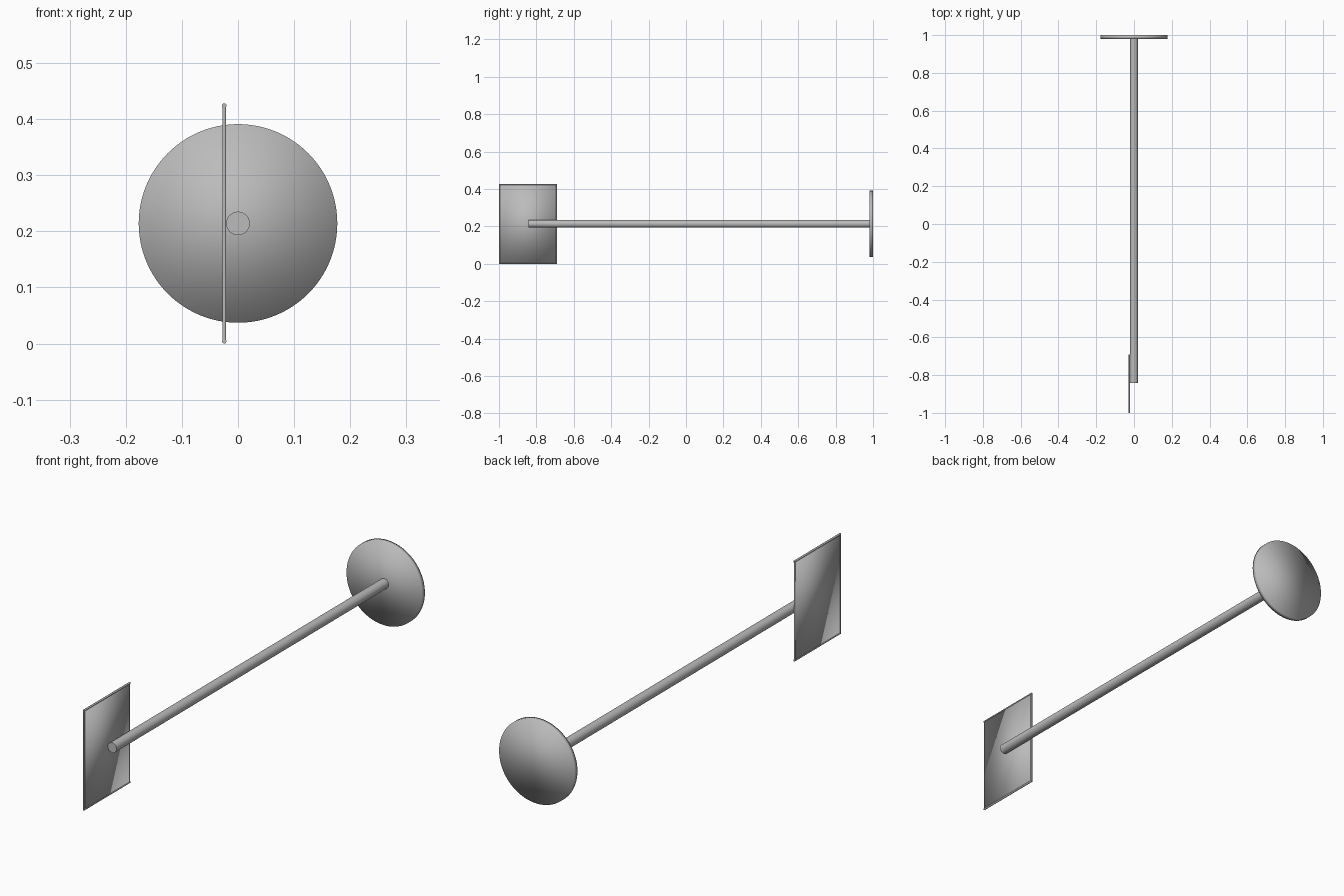
import bpy, math

if "Cube" in bpy.data.objects:
    bpy.data.objects.remove(bpy.data.objects["Cube"])

grey = bpy.data.materials.new("plain grey")
grey.diffuse_color = (0.5, 0.5, 0.5, 1)
grey.use_nodes = True
grey.node_tree.nodes["Principled BSDF"].inputs["Base Color"].default_value = grey.diffuse_color
CZ = 0.214  # height of the shaft axis


def finish(name, angle=None):
    ob = bpy.context.object
    ob.name = name
    ob.data.materials.append(grey)
    if angle is None:
        bpy.ops.object.shade_smooth()
    else:
        bpy.ops.object.shade_smooth_by_angle(angle=math.radians(angle))
    return ob


def rod(name, a, b, r, axis, n=48, angle=40):
    """Cylinder from point a to point b along the y or z axis."""
    mid = [(p + q) / 2 for p, q in zip(a, b)]
    rot = (math.pi / 2, 0, 0) if axis == "y" else (0, 0, 0)
    bpy.ops.mesh.primitive_cylinder_add(vertices=n, radius=r, depth=math.dist(a, b),
                                        location=mid, rotation=rot)
    return finish(name, angle)


# long shaft and round end disc
rod("shaft", (0, -0.843, CZ), (0, 0.985, CZ), 0.021, "y")
rod("end_disc", (0, 0.980, CZ), (0, 1.0, CZ), 0.177, "y", 96, None)

# thin rectangular plate beside the shaft
PX = -0.0245
bpy.ops.mesh.primitive_cube_add(size=1, location=(PX, -0.845, CZ))
bpy.context.object.scale = (0.005, 0.302, 0.420)
bpy.ops.object.transform_apply(location=False, rotation=False, scale=True)
finish("plate")

# rounded rim of the plate
for z, side in ((0.004, "bottom"), (0.424, "top")):
    rod("plate_rim_" + side, (PX, -1.0, z), (PX, -0.69, z), 0.004, "y", 16)
for y, side in ((-0.9965, "front"), (-0.6935, "back")):
    rod("plate_rim_" + side, (PX, y, 0.004), (PX, y, 0.424), 0.0035, "z", 16)
